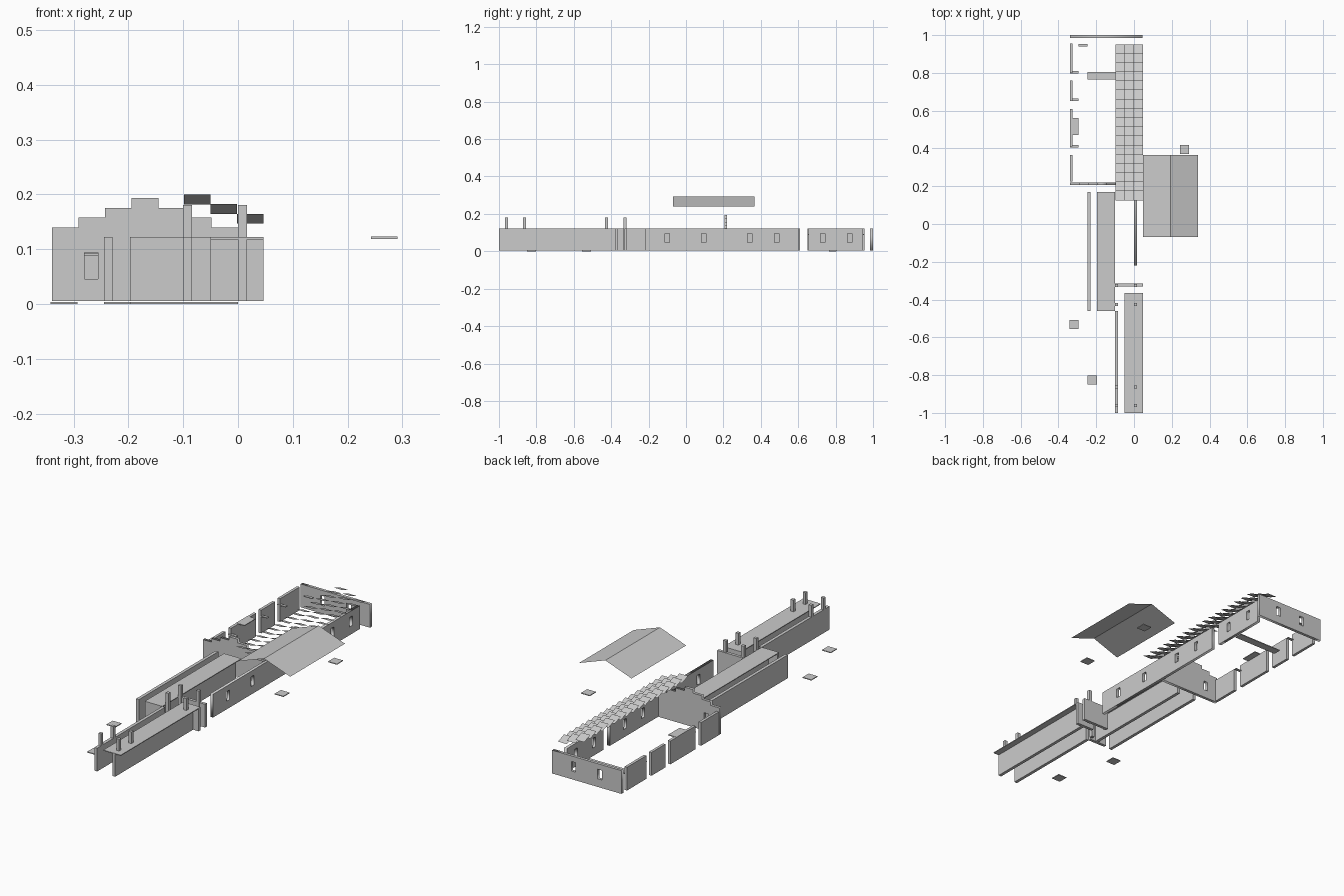
import bpy
from math import radians

if "Cube" in bpy.data.objects:
    bpy.data.objects.remove(bpy.data.objects["Cube"])

BASE, TOP, T = 0.005, 0.122, 0.015
M = 0.0486                      # building module


def mesh_object(name, verts, faces):
    me = bpy.data.meshes.new(name)
    me.from_pydata(verts, [], faces)
    ob = bpy.data.objects.new(name, me)
    bpy.context.collection.objects.link(ob)
    return ob


def box(name, x0, x1, y0, y1, z0=BASE, z1=TOP):
    v = [(x, y, z) for x in (x0, x1) for y in (y0, y1) for z in (z0, z1)]
    f = [(0, 1, 3, 2), (4, 6, 7, 5), (0, 4, 5, 1), (2, 3, 7, 6), (0, 2, 6, 4), (1, 5, 7, 3)]
    return mesh_object(name, v, f)


def plate(name, x0, x1, y0, y1, z):
    return box(name, x0, x1, y0, y1, z, z + 0.004)


def panel(name, outline, windows, along, pos):
    """Upright wall: outline in (length, z), window holes, extruded to thickness."""
    cu = bpy.data.curves.new(name, 'CURVE')
    cu.dimensions, cu.fill_mode, cu.extrude = '2D', 'BOTH', T / 2
    holes = [[(c - .012, .046), (c + .012, .046), (c + .012, .094), (c - .012, .094)]
             for c in windows]
    for pts in [outline] + holes:
        sp = cu.splines.new('POLY')
        sp.points.add(len(pts) - 1)
        for p, (u, v) in zip(sp.points, pts):
            p.co = (u, v, 0, 1)
        sp.use_cyclic_u = True
    ob = bpy.data.objects.new(name, cu)
    bpy.context.collection.objects.link(ob)
    if along == 'x':
        ob.rotation_euler, ob.location = (radians(90), 0, 0), (0, pos, 0)
    else:
        ob.rotation_euler, ob.location = (radians(90), 0, radians(90)), (pos, 0, 0)
    bpy.ops.object.select_all(action='DESELECT')
    ob.select_set(True)
    bpy.context.view_layer.objects.active = ob
    bpy.ops.object.convert(target='MESH')


def rect(a, b):
    return [(a, BASE), (b, BASE), (b, TOP), (a, TOP)]


# Rear courtyard walls
panel("back_wall", rect(-0.34, 0.046), [-0.073, -0.219], 'x', 0.992)
panel("right_wall_long", rect(-0.22, 0.605), [-0.1, 0.095, 0.34, 0.485], 'y', 0.008)
panel("right_wall_rear", rect(0.655, 0.947), [0.73, 0.875], 'y', 0.008)
for i, (a, b) in enumerate([(0.225, 0.365), (0.41, 0.61), (0.65, 0.76), (0.80, 0.955)]):
    box(f"left_wall_{i}", -0.34, -0.326, a, b)

# Stepped gable wall: seven modules, peak in the middle
steps = [(-0.34, BASE)]
for i in range(7):
    z = 0.14 + 0.0177 * (3 - abs(3 - i))
    steps += [(-0.34 + i * M, z), (-0.34 + (i + 1) * M, z)]
steps.append((0.0, BASE))
panel("stepped_gable", steps, [-0.268], 'x', 0.213)

# Small shelves at door height
for i, y in enumerate((0.405, 0.65, 0.797)):
    plate(f"door_shelf_{i}", -0.34, -0.293, y, y + 0.014, 0.088)
plate("door_shelf_3", -0.293, -0.246, 0.94, 0.954, 0.088)
plate("wall_top_plate", -0.34, -0.293, 0.47, 0.56, 0.119)
plate("floor_strip", -0.245, 0.0, 0.765, 0.805, 0.0)

# Front walkways: slab, wall under it, parapet wall, closing wall
plate("walkway_rear_slab", -0.197, -0.1, -0.46, 0.17, 0.118)
box("walkway_rear_parapet", -0.245, -0.229, -0.46, 0.17)
box("walkway_rear_wall", -0.147, -0.131, -0.46, 0.17, BASE, 0.118)
box("walkway_rear_end", -0.197, -0.1, -0.46, -0.445, BASE, 0.118)
plate("walkway_front_slab", -0.05, 0.047, -1.0, -0.365, 0.118)
box("walkway_front_parapet", -0.1, -0.084, -1.0, -0.46)
box("walkway_front_wall", 0.0, 0.016, -1.0, -0.365, BASE, 0.118)
box("walkway_front_end", -0.05, 0.047, -0.38, -0.365, BASE, 0.118)
box("cross_wall", -0.1, 0.047, -0.33, -0.315)

# Posts in pairs
for y in (-0.96, -0.863, -0.425, -0.325):
    for x in (-0.1, 0.0):
        box("post", x, x + 0.016, y - 0.008, y + 0.008, BASE, 0.181)

# Loose square pads
for x, y, z in ((-0.342, -0.557, 0), (-0.245, -0.85, 0), (0.243, 0.37, 0.119), (0.243, -0.055, 0.119)):
    plate("pad", x, x + M, y, y + M, z)

# Tilted roof tiles, 17 rows by 3 stepped columns
y0, x0 = 0.125, -0.099
tiles = mesh_object("roof_tiles",
                    [(x0, y0, 0.2), (x0 + M, y0, 0.2), (x0 + M, y0 + M, 0.182), (x0, y0 + M, 0.182)],
                    [(0, 1, 2, 3)])
for name, count, off in (("rows", 17, (0, M, 0)), ("columns", 3, (M, 0, -0.0177))):
    m = tiles.modifiers.new(name, 'ARRAY')
    m.count = count
    m.use_relative_offset = False
    m.use_constant_offset = True
    m.constant_offset_displace = off

# Detached gable roof sheet
prof = [(0.048, 0.24), (0.194, 0.292), (0.34, 0.24)]
mesh_object("gable_roof", [(x, y, z) for y in (-0.07, 0.365) for x, z in prof],
            [(0, 1, 4, 3), (1, 2, 5, 4)])
